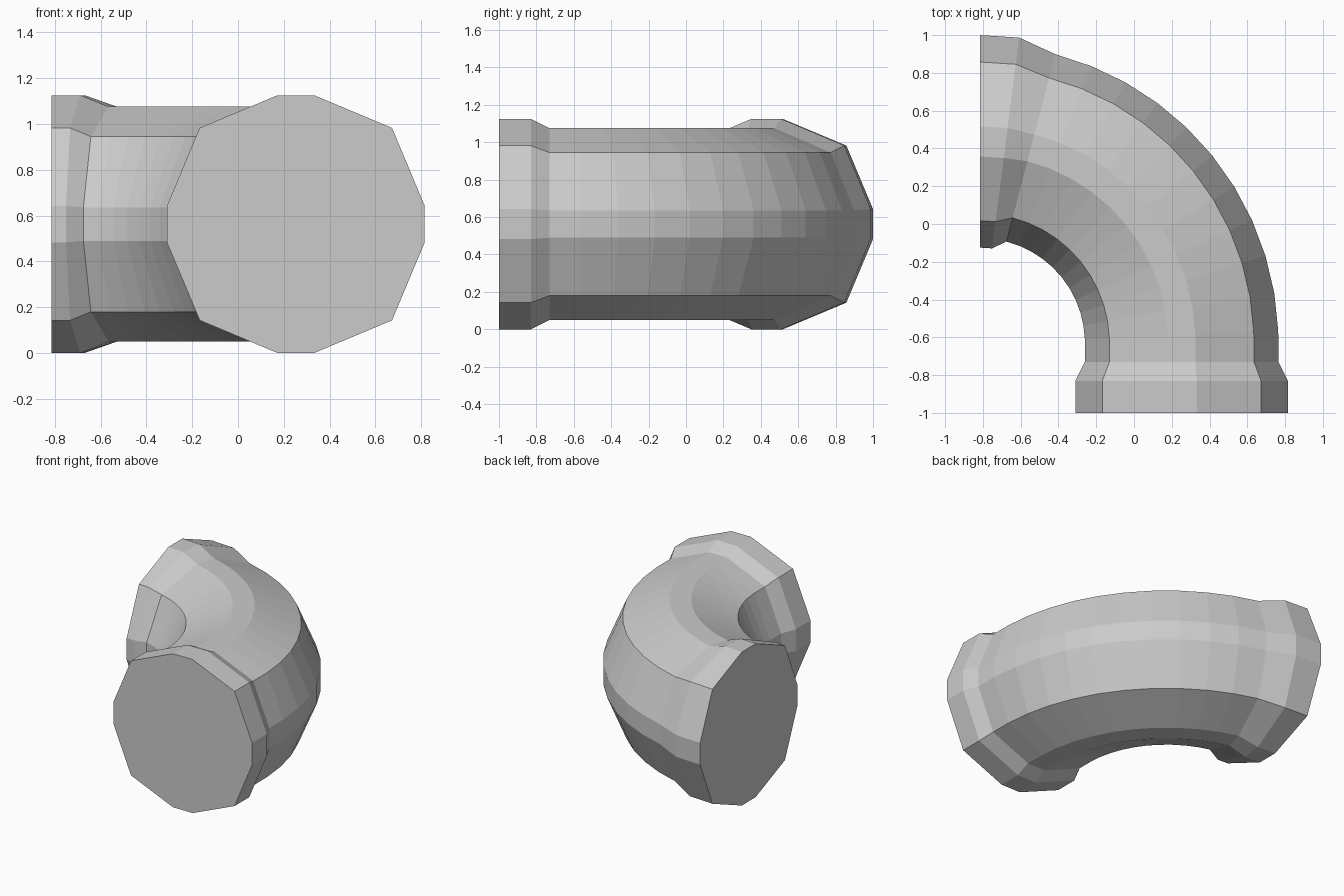
import bpy, bmesh
from math import sin, cos, radians
from mathutils import Vector

cube = bpy.data.objects.get("Cube")
if cube:
    bpy.data.objects.remove(cube, do_unlink=True)

BEND = Vector((-0.815, -0.63, 0.5625))   # centre of the quarter bend
BEND_RADIUS = 1.0675
COLLAR, TUBE = 1.0, 0.911                # cross-section scales
STEP = 7.3                               # degrees between bend rings

# Twelve-sided section: a square-ish round with narrow flats
flat, corner, reach = 0.08, 0.42, 0.5625
quarter = [(reach, flat), (corner, corner), (flat, reach)]
section = []
for turn in range(4):
    for u, v in quarter:
        for _ in range(turn):
            u, v = -v, u
        section.append((u, v))

# Stations along the pipe: (centre, outward direction, scale)
stations = []
for i in range(13):
    a = radians(i * STEP)
    out = Vector((sin(a), cos(a), 0))
    stations.append((BEND + out * BEND_RADIUS, out, COLLAR if i < 2 else TUBE))
for y, scale in ((-0.73, TUBE), (-0.83, COLLAR), (-1.0, COLLAR)):
    centre = Vector((BEND.x + BEND_RADIUS, y, BEND.z))
    stations.append((centre, Vector((1, 0, 0)), scale))

# Skin the rings and cap both ends
bm = bmesh.new()
rings = []
for centre, out, scale in stations:
    rings.append([bm.verts.new(centre + out * u * scale + Vector((0, 0, v * scale)))
                  for u, v in section])
for r0, r1 in zip(rings, rings[1:]):
    for j in range(len(section)):
        k = (j + 1) % len(section)
        bm.faces.new((r0[j], r0[k], r1[k], r1[j]))
bm.faces.new(rings[0])
bm.faces.new(rings[-1])
bmesh.ops.recalc_face_normals(bm, faces=bm.faces)

mesh = bpy.data.meshes.new("pipe_elbow")
bm.to_mesh(mesh)
bm.free()
pipe = bpy.data.objects.new("pipe_elbow", mesh)
bpy.context.collection.objects.link(pipe)

# Single light grey
grey = bpy.data.materials.new("light_grey")
grey.use_nodes = True
colour = (0.6, 0.6, 0.6, 1)
grey.diffuse_color = colour
grey.node_tree.nodes["Principled BSDF"].inputs["Base Color"].default_value = colour
mesh.materials.append(grey)
